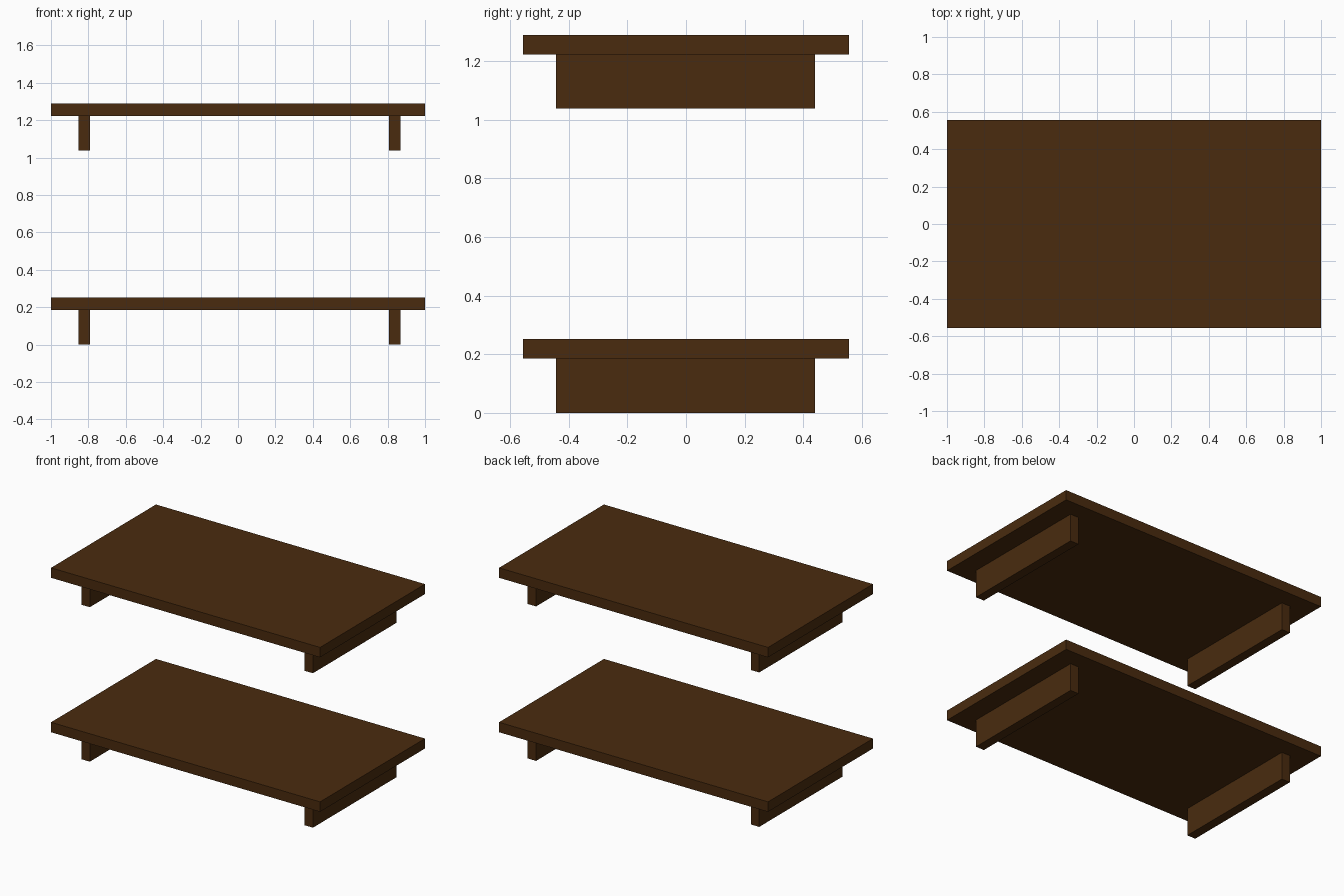
import bpy

if "Cube" in bpy.data.objects:
    bpy.data.objects.remove(bpy.data.objects["Cube"])

# Single dark wood colour
wood = bpy.data.materials.new("dark_brown_wood")
wood.diffuse_color = (0.068, 0.024, 0.0045, 1.0)
wood.use_nodes = True
wood.node_tree.nodes["Principled BSDF"].inputs["Base Color"].default_value = wood.diffuse_color


def box(name, x, y, z):
    """Box spanning the given (min, max) ranges."""
    spans = (x, y, z)
    bpy.ops.mesh.primitive_cube_add(size=1, location=[(a + b) / 2 for a, b in spans])
    ob = bpy.context.object
    ob.name = name
    ob.scale = [b - a for a, b in spans]
    bpy.ops.object.transform_apply(location=False, rotation=False, scale=True)
    ob.data.materials.append(wood)
    return ob


# Two identical low tables, one above the other
for level, base in (("lower", 0.0), ("upper", 1.038)):
    # Flat board
    box(level + "_board", (-1, 1), (-0.557, 0.557), (base + 0.185, base + 0.252))
    # Plank legs across the depth
    for side, x in (("left", (-0.853, -0.791)), ("right", (0.806, 0.868))):
        box(f"{level}_{side}_leg", x, (-0.444, 0.441), (base, base + 0.185))
